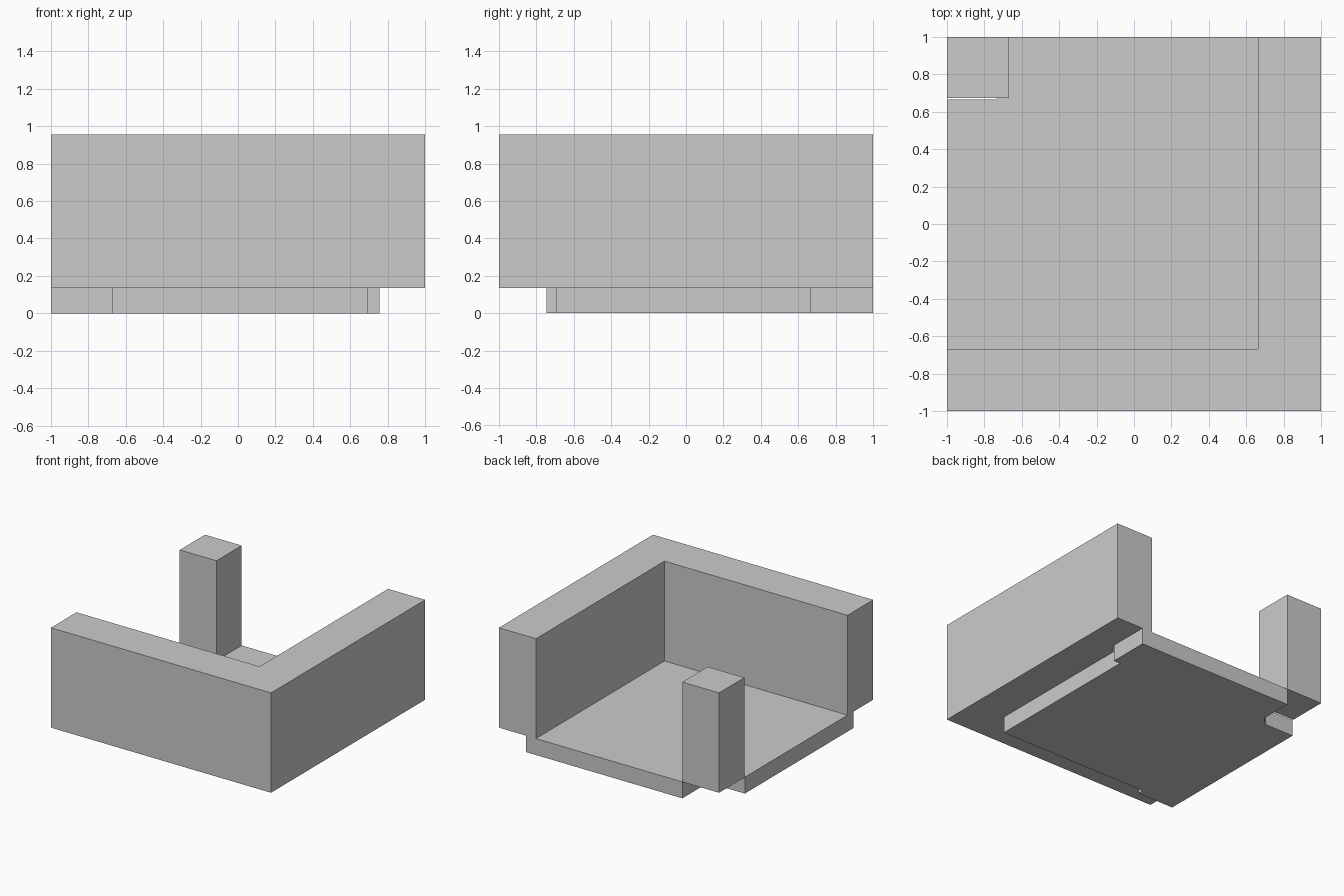
import bpy, bmesh

if "Cube" in bpy.data.objects:
    bpy.data.objects.remove(bpy.data.objects["Cube"])

FLOOR = 0.135   # floor thickness
TOP = 0.955     # wall height


def prism(name, outline, z0, z1):
    """Extrude a flat outline from z0 to z1."""
    bm = bmesh.new()
    face = bm.faces.new([bm.verts.new((x, y, z0)) for x, y in outline])
    ext = bmesh.ops.extrude_face_region(bm, geom=[face])
    verts = [v for v in ext["geom"] if isinstance(v, bmesh.types.BMVert)]
    bmesh.ops.translate(bm, verts=verts, vec=(0, 0, z1 - z0))
    bmesh.ops.recalc_face_normals(bm, faces=bm.faces)
    mesh = bpy.data.meshes.new(name)
    bm.to_mesh(mesh)
    bm.free()
    obj = bpy.data.objects.new(name, mesh)
    bpy.context.collection.objects.link(obj)
    return obj


# Floor slab: stepped tongues at two corners, notch under the post
room = prism("room_corner", [
    (-1, -0.745), (-0.667, -0.745), (-0.667, -0.695), (0.695, -0.695),
    (0.695, 0.665), (0.755, 0.665), (0.755, 1),
    (-0.667, 1), (-0.667, 0.73), (-0.735, 0.665), (-1, 0.665)], 0, FLOOR)

# L-shaped wall along the front and right
walls = prism("corner_walls", [
    (-1, -1), (1, -1), (1, 1), (0.663, 1), (0.663, -0.668), (-1, -0.668)],
    FLOOR, TOP)

# Square post in the back left corner
post = prism("corner_post", [
    (-1, 0.672), (-0.667, 0.672), (-0.667, 1), (-1, 1)], FLOOR, TOP)

# Merge into one clean shell without hidden faces
bpy.context.view_layer.objects.active = room
for part in (walls, post):
    part.hide_render = True
    mod = room.modifiers.new("join_" + part.name, "BOOLEAN")
    mod.operation = "UNION"
    mod.solver = "EXACT"
    mod.object = part
    bpy.ops.object.modifier_apply(modifier=mod.name)
    bpy.data.objects.remove(part)
